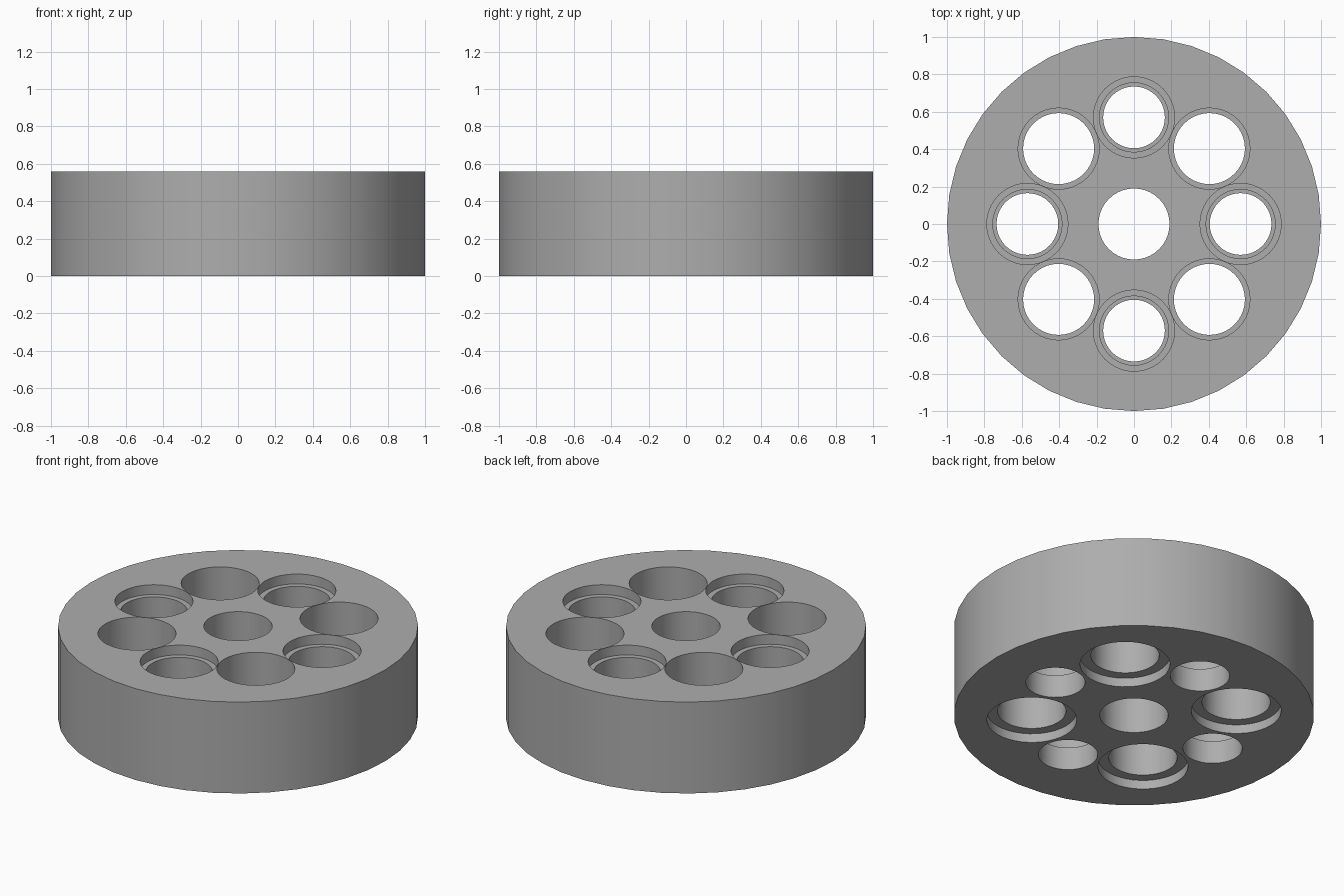
import bpy
import math
from mathutils import Matrix, Vector

cube = bpy.data.objects.get("Cube")
if cube:
    bpy.data.objects.remove(cube, do_unlink=True)

HEIGHT = 0.56
RING = 0.57

grey = bpy.data.materials.new("plain grey")
grey.use_nodes = True
colour = (0.42, 0.42, 0.42, 1)
grey.diffuse_color = colour
grey.node_tree.nodes["Principled BSDF"].inputs["Base Color"].default_value = colour


def cylinder(name, radius, low, high, x=0, y=0, sides=40):
    bpy.ops.mesh.primitive_cylinder_add(vertices=sides, radius=radius, depth=high - low,
                                        location=(x, y, (low + high) / 2))
    obj = bpy.context.object
    obj.name = name
    obj.data.materials.append(grey)
    return obj


def cut(target, cutter):
    mod = target.modifiers.new("hole", "BOOLEAN")
    mod.operation = "DIFFERENCE"
    mod.solver = "EXACT"
    mod.object = cutter
    bpy.context.view_layer.objects.active = target
    bpy.ops.object.modifier_apply(modifier=mod.name)
    bpy.data.objects.remove(cutter, do_unlink=True)


# Thick round body with a plain centre hole
body = cylinder("drum_body", 1, 0, HEIGHT)
cut(body, cylinder("centre_cutter", 0.19, -0.1, HEIGHT + 0.1))

# Stepped bores as (radius, bottom, top), alternating around the ring
axis_bore = [(0.165, -0.1, 0.3), (0.185, 0.14, 0.52), (0.217, 0.50, 0.7)]
diagonal_bore = [(0.25, -0.1, 0.055), (0.19, 0.03, 0.4), (0.217, 0.3, 0.7)]
for i in range(8):
    angle = i * math.pi / 4
    for radius, low, high in (diagonal_bore if i % 2 else axis_bore):
        cut(body, cylinder("bore_cutter", radius, low, high,
                           RING * math.cos(angle), RING * math.sin(angle)))

# Smooth walls with crisp rims
bpy.ops.object.select_all(action="DESELECT")
body.select_set(True)
bpy.context.view_layer.objects.active = body
bpy.ops.object.shade_smooth_by_angle(angle=math.radians(30))
